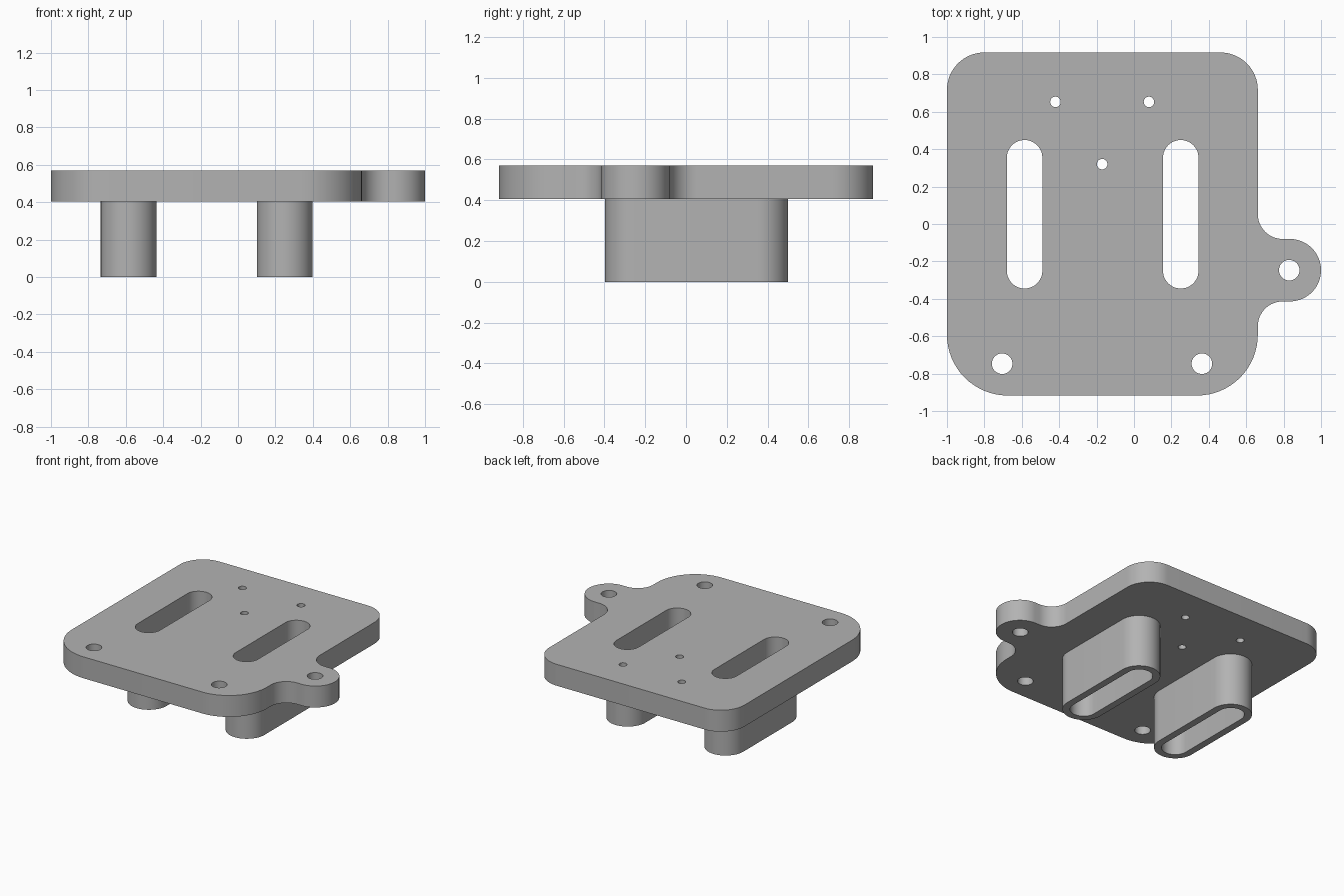
import bpy
import bmesh
from math import cos, sin, radians

cube = bpy.data.objects.get("Cube")
if cube:
    bpy.data.objects.remove(cube)

grey = bpy.data.materials.new("plain grey")
grey.use_nodes = True
grey.diffuse_color = (0.45, 0.45, 0.45, 1)
grey.node_tree.nodes["Principled BSDF"].inputs["Base Color"].default_value = (0.45, 0.45, 0.45, 1)


def arc(x, y, r, start, end, steps=16):
    angles = [radians(start + (end - start) * i / steps) for i in range(steps + 1)]
    return [(x + r * cos(a), y + r * sin(a)) for a in angles]


def circle(x, y, r):
    return arc(x, y, r, 0, 360, 40)[:-1]


def slot(x, y, r, half_length):
    d = half_length - r
    return arc(x, y + d, r, 0, 180, 24) + arc(x, y - d, r, 180, 360, 24)


def extruded(name, loops, bottom, top):
    """Fill an outline with its holes and extrude it upwards."""
    bm = bmesh.new()
    edges = []
    for loop in loops:
        verts = [bm.verts.new((x, y, bottom)) for x, y in loop]
        edges += [bm.edges.new((a, b)) for a, b in zip(verts, verts[1:] + verts[:1])]
    bmesh.ops.triangle_fill(bm, edges=edges, use_beauty=True, normal=(0, 0, 1))
    result = bmesh.ops.extrude_face_region(bm, geom=bm.faces[:], use_keep_orig=True)
    raised = [v for v in result["geom"] if isinstance(v, bmesh.types.BMVert)]
    bmesh.ops.translate(bm, verts=raised, vec=(0, 0, top - bottom))
    bmesh.ops.recalc_face_normals(bm, faces=bm.faces[:])
    mesh = bpy.data.meshes.new(name)
    bm.to_mesh(mesh)
    bm.free()
    mesh.materials.append(grey)
    obj = bpy.data.objects.new(name, mesh)
    bpy.context.collection.objects.link(obj)
    bpy.ops.object.select_all(action="DESELECT")
    obj.select_set(True)
    bpy.context.view_layer.objects.active = obj
    bpy.ops.object.shade_smooth_by_angle(angle=radians(30))
    return obj


# Plate proportions
left, right, edge_y = -1.0, 0.662, 0.917
back_r, front_r = 0.2, 0.325
lug_x, lug_y, lug_r, fillet = 0.833, -0.247, 0.167, 0.133
plate_bottom, plate_top = 0.405, 0.57
slot_y = 0.052
slots = {"left": 0.25, "right": -0.585}

# Rounded outline with the filleted side lug
outline = (
    arc(left + front_r, -edge_y + front_r, front_r, 180, 270)
    + arc(right - front_r, -edge_y + front_r, front_r, 270, 360)
    + arc(right + fillet, lug_y - lug_r - fillet, fillet, 180, 90)
    + arc(lug_x, lug_y, lug_r, -90, 90, 32)
    + arc(right + fillet, lug_y + lug_r + fillet, fillet, 270, 180)
    + arc(right - back_r, edge_y - back_r, back_r, 0, 90)
    + arc(left + back_r, edge_y - back_r, back_r, 90, 180)
)

# Mounting holes, pin holes and slots
holes = [circle(x, y, 0.055) for x, y in ((-0.705, -0.747), (0.363, -0.747), (0.83, lug_y))]
holes += [circle(x, y, 0.028) for x, y in ((-0.42, 0.653), (0.08, 0.653), (-0.17, 0.32))]
holes += [slot(x, slot_y, 0.095, 0.397) for x in slots.values()]
extruded("base_plate", [outline] + holes, plate_bottom, plate_top)

# Hollow sleeves below the slots
for side, x in slots.items():
    walls = [slot(x, slot_y, 0.149, 0.449), slot(x, slot_y, 0.095, 0.397)]
    extruded(side + "_sleeve", walls, 0, plate_bottom)
